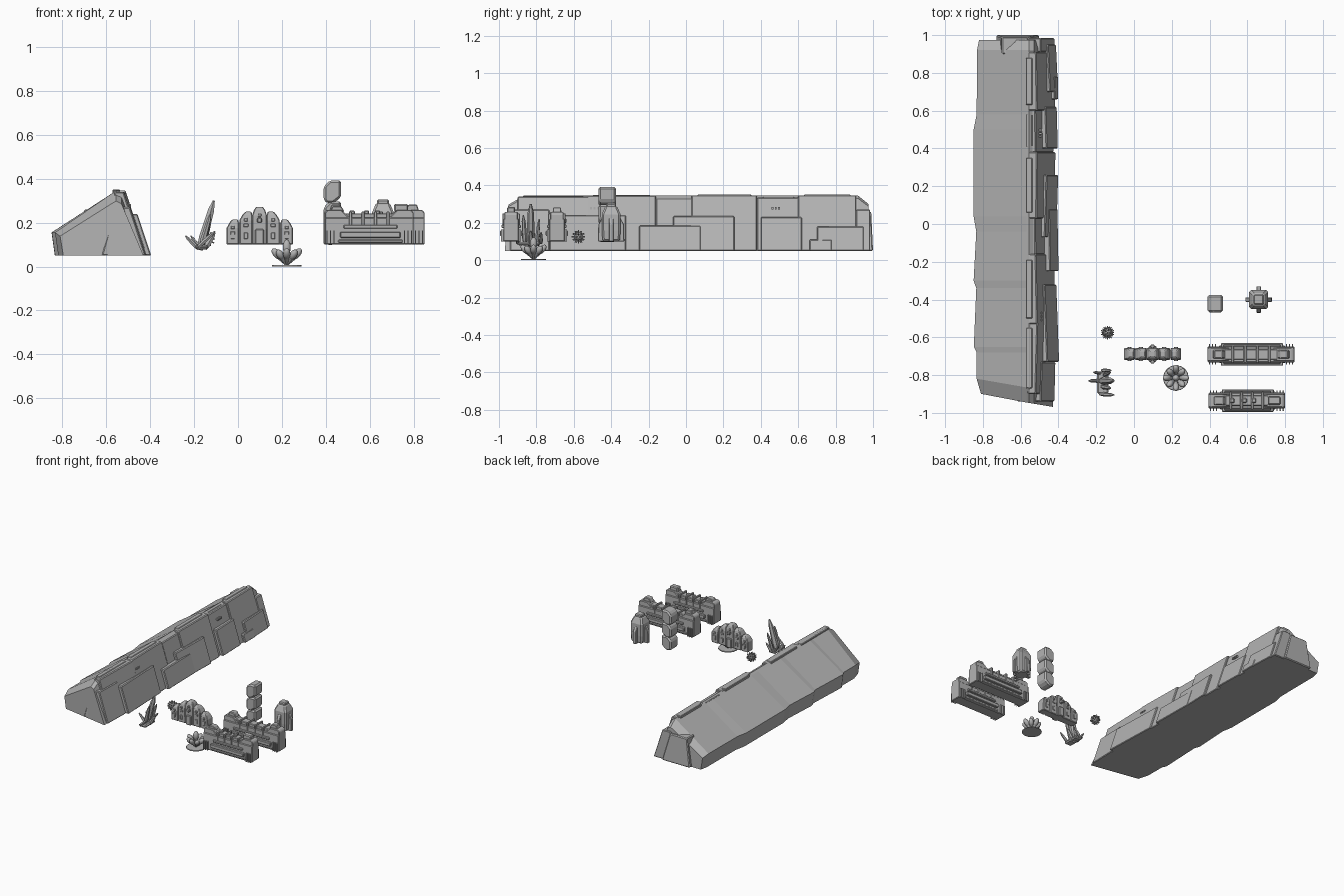
import bpy, bmesh, math
from math import sin, cos, pi
from mathutils import Vector, Matrix

if "Cube" in bpy.data.objects:
    bpy.data.objects.remove(bpy.data.objects["Cube"], do_unlink=True)

grey = bpy.data.materials.new("stone grey")
grey.use_nodes = True
colour = (0.45, 0.45, 0.45, 1)
grey.diffuse_color = colour
grey.node_tree.nodes["Principled BSDF"].inputs["Base Color"].default_value = colour


def finish(name, bm, bevel=0, smooth=False):
    bmesh.ops.recalc_face_normals(bm, faces=bm.faces)
    for f in bm.faces:
        f.smooth = smooth
    me = bpy.data.meshes.new(name)
    bm.to_mesh(me)
    bm.free()
    ob = bpy.data.objects.new(name, me)
    me.materials.append(grey)
    bpy.context.collection.objects.link(ob)
    if bevel:
        mod = ob.modifiers.new("edge", "BEVEL")
        mod.width, mod.segments, mod.limit_method = bevel, 1, "ANGLE"
    return ob


def hull(name, pts, bevel=0):
    bm = bmesh.new()
    for p in pts:
        bm.verts.new(p)
    bmesh.ops.convex_hull(bm, input=bm.verts)
    bmesh.ops.dissolve_limit(bm, angle_limit=0.02, verts=bm.verts, edges=bm.edges)
    return finish(name, bm, bevel)


def box(name, x0, x1, y0, y1, z0, z1, bevel=0):
    return hull(name, [(x, y, z) for x in (x0, x1) for y in (y0, y1) for z in (z0, z1)], bevel)


def prism(name, profile, y0, y1, bevel=0):
    return hull(name, [(x, y, z) for x, z in profile for y in (y0, y1)], bevel)


# Cliff core, lofted along y with a stepped back edge
section = [(-.83, .05), (-.845, .155), (-.57, .335), (-.555, .345), (-.53, .33), (-.43, .05)]
stations = [(-.93, .035, .84), (-.85, .012, 1), (-.68, .012, 1), (-.65, -.003, 1), (-.34, .01, 1),
            (-.3, -.004, 1), (-.04, .01, 1), (.04, -.004, 1), (.5, -.004, 1), (.58, .012, 1),
            (.92, .014, 1), (.975, .025, .85)]
bm = bmesh.new()
rings = []
for y, dx, s in stations:
    ring = []
    for x, z in section:
        skew = -.06 * (x + .66) / .36 if y < -.8 else 0
        ring.append(bm.verts.new((x + (dx if x < -.8 else 0), y + skew, .05 + (z - .05) * s)))
    rings.append(ring)
n = len(section)
for a, b in zip(rings, rings[1:]):
    for i in range(n):
        j = (i + 1) % n
        bm.faces.new((a[i], a[j], b[j], b[i]))
bm.faces.new(rings[0])
bm.faces.new(rings[-1])
finish("cliff_core", bm)
hull("cliff_end_block", [(x, y, z) for x0, x1, z, y1 in ((-.73, -.5, .05, 1.0), (-.7, -.56, .26, .99))
                         for x in (x0, x1) for y in (.9, y1)], .006)


# Leaning wall slabs: upper tier reaches the crest, lower tier stands in front
def slab(name, y0, y1, z1, out0, out1, inner=-.56, bevel=.005):
    pts = []
    for y, out in ((y0, out0), (y1, out1)):
        pts += [(-.62, y, .05), (out, y, .05), (out - .33 * (z1 - .05), y, z1), (inner, y, z1)]
    return hull(name, pts, bevel)


for y0, y1, z1, a, b in ((-.9, -.52, .34, -.425, -.415), (-.53, -.16, .345, -.415, -.422),
                         (-.16, .04, .332, -.428, -.43), (.03, .38, .347, -.418, -.415),
                         (.38, .61, .335, -.425, -.428), (.6, .91, .347, -.415, -.42)):
    slab("upper_wall_slab", y0, y1, z1, a, b)
    box("crest_cap", -.572, -.538, y0 + .03, y1 - .03, .3, z1 + .004, .004)
for y0, y1, z1, a, b in ((-.94, -.73, .27, -.42, -.415), (-.73, -.32, .24, -.395, -.41),
                         (-.25, .08, .185, -.398, -.404), (-.07, .26, .235, -.41, -.4),
                         (.4, .62, .23, -.402, -.408), (.66, .78, .11, -.4, -.4),
                         (.7, .95, .18, -.4, -.412), (.91, .985, .27, -.42, -.42)):
    slab("lower_wall_slab", y0, y1, z1, a, b)
for yc in (-.49, .48):
    for i in range(3):
        y = yc + (i - 1) * .018
        box("wall_stud", -.52, -.486, y - .005, y + .005, .272, .284)


# Leaning crystal cluster
def shard(name, p0, p1, r, flat=1.0):
    p0, p1 = Vector(p0), Vector(p1)
    rot = (p1 - p0).to_track_quat("Z", "Y")
    pts = []
    for t, s in ((0, .7), (.25, 1), (.8, .75), (1, .25)):
        for k in range(6):
            a = k * pi / 3
            pts.append(p0.lerp(p1, t) + rot @ Vector((r * s * cos(a), r * s * flat * sin(a), 0)))
    return hull(name, pts)


for p0, p1, r in (((-.175, -.83, .075), (-.11, -.83, .3), .022), ((-.17, -.86, .08), (-.125, -.87, .24), .014),
                  ((-.16, -.8, .08), (-.125, -.785, .22), .012), ((-.15, -.83, .08), (-.105, -.83, .155), .014),
                  ((-.18, -.9, .09), (-.105, -.905, .16), .011), ((-.17, -.775, .09), (-.12, -.775, .15), .01),
                  ((-.18, -.83, .08), (-.24, -.83, .14), .011), ((-.17, -.79, .08), (-.215, -.785, .14), .009)):
    shard("crystal_shard", p0, p1, r)
box("crystal_base", -.195, -.135, -.9, -.78, .078, .098, .008)

# Spiky ball
bm = bmesh.new()
bmesh.ops.create_icosphere(bm, subdivisions=2, radius=.024)
for d in [v.co.normalized() for v in bm.verts]:
    m = Matrix.Translation(d * .028) @ d.to_track_quat("Z", "Y").to_matrix().to_4x4()
    bmesh.ops.create_cone(bm, cap_ends=True, segments=5, radius1=.005, radius2=.003, depth=.016, matrix=m)
bmesh.ops.translate(bm, verts=bm.verts, vec=(-.14, -.575, .125))
finish("spiky_ball", bm)

# Ribbed arched shelter
YC = -.688
for x, w, top in ((-.024, .028, .215), (.036, .03, .25), (.098, .034, .272), (.16, .03, .25), (.222, .028, .215)):
    side = 0 if abs(x - .098) < .01 else math.copysign(.016, .098 - x)
    pts = []
    for hx, hy, z, sh in ((w, .03, .1, 0), (w, .032, top - .04, 0), (w * .75, .026, top - .015, side * .4),
                          (w * .45, .016, top, side * .7)):
        pts += [(x + sh + i * hx, YC + j * hy, z) for i in (-1, 1) for j in (-1, 1)]
    hull("shelter_segment", pts, .004)
    box("shelter_ridge", x - .008, x + .008, YC - .038, YC + .038, top - .045, top - .03, .002)
    for s in (-1, 1):
        y = YC + s * .033
        for z0, z1, hw in ((.125, .155, .009), (top - .07, top - .055, .011)):
            box("window_frame", x - hw, x + hw, y - .004, y + .004, z0, z1, .002)
    if side == 0:
        box("shelter_nub", x - .01, x + .01, YC - .05, YC + .05, .2, .222, .003)
        box("shelter_pillar", x - .02, x + .02, YC - .042, YC + .042, .1, .17, .004)
box("shelter_core", -.03, .23, YC - .022, YC + .022, .1, .2)

# Leafy plant on a thin disc
CX, CY = .222, -.815
bm = bmesh.new()
bmesh.ops.create_cone(bm, cap_ends=True, segments=16, radius1=.068, radius2=.066, depth=.006,
                      matrix=Matrix.Translation((CX, CY, .003)))
finish("plant_disc", bm)


def leaf(direction, length, r):
    d = Vector(direction).normalized()
    rot = d.to_track_quat("Z", "Y").to_matrix().to_4x4()
    base = Vector((CX, CY, .005))
    bm = bmesh.new()
    m = Matrix.Translation(base + d * (length * .7)) @ rot @ Matrix.Diagonal((r, r, length * .3, 1))
    bmesh.ops.create_uvsphere(bm, u_segments=10, v_segments=8, radius=1, matrix=m)
    m = Matrix.Translation(base + d * (length * .27)) @ rot
    bmesh.ops.create_cone(bm, segments=8, radius1=.004, radius2=r * .75, depth=length * .54, matrix=m)
    finish("plant_leaf", bm, smooth=True)


for k in range(8):
    a = k * pi / 4
    leaf((cos(a), sin(a), 1.15), .092 if k % 2 else .1, .017)
leaf((0, 0, 1), .118, .019)


# Long halls with raised ends, side rails, ribs and end fins
def hall(x0, x1, yc, end_top):
    def part(name, a, b, hy, z0, z1, bevel=.004):
        return box(name, a, b, yc - hy, yc + hy, z0, z1, bevel)
    part("hall_body", x0, x1, .042, .1, .222)
    part("hall_roof", x0 + .05, x1 - .05, .028, .2, .242)
    for e, s in ((x0, 1), (x1, -1)):
        prism("hall_end", [(e, .1), (e, .245), (e + s * .012, .258), (e + s * .075, .258),
                           (e + s * .115, .22), (e + s * .115, .1)], yc - .036, yc + .036, .004)
        prism("hall_end_cap", [(e + s * .025, .25), (e + s * .035, end_top), (e + s * .075, end_top),
                               (e + s * .09, .25)], yc - .022, yc + .022, .004)
        for i in range(3):
            a = e + s * (.01 + i * .016)
            part("end_fin", a - .003, a + .003, .054, .1, .165, 0)
    part("side_rail", x0 + .07, x1 - .06, .06, .13, .158)
    part("side_rail", x0 + .085, x1 - .075, .052, .172, .19)
    part("side_ledge", x0 + .06, x1 - .05, .047, .108, .122)
    for i in range(4):
        x = x0 + (x1 - x0) * (.29 + .14 * i)
        part("wall_rib", x - .007, x + .007, .047, .18, .25, .003)


hall(.39, .85, -.69, .282)
hall(.395, .8, -.935, .275)
for x in (.52, .585, .635):
    box("roof_vent", x - .012, x + .012, -.948, -.922, .235, .256, .005)
box("roof_block", .71, .775, -.957, -.913, .25, .284, .006)

# Stack of three cut blocks
for i in range(3):
    z = .1 + i * .095
    prism("stacked_block", [(.39, z + .012), (.39, z + .075), (.418, z + .102), (.47, z + .102),
                            (.47, z + .026), (.435, z - .002), (.405, z - .002)], -.468, -.375, .012)

# Tower with four buttresses
TX, TY = .66, -.4
hull("tower_body", [(TX + i * h, TY + j * h, z) for h, z in ((.046, .1), (.05, .16), (.05, .245), (.03, .292))
                    for i in (-1, 1) for j in (-1, 1)], .01)
box("tower_cap", TX - .027, TX + .027, TY - .027, TY + .027, .28, .305, .006)
for k in range(4):
    turn = Matrix.Rotation(k * pi / 2, 3, "Z")
    hull("tower_buttress", [turn @ Vector((r, s * .012, z)) + Vector((TX, TY, 0))
                            for r, z in ((.02, .1), (.07, .1), (.069, .19), (.05, .225), (.02, .225))
                            for s in (-1, 1)], .003)
